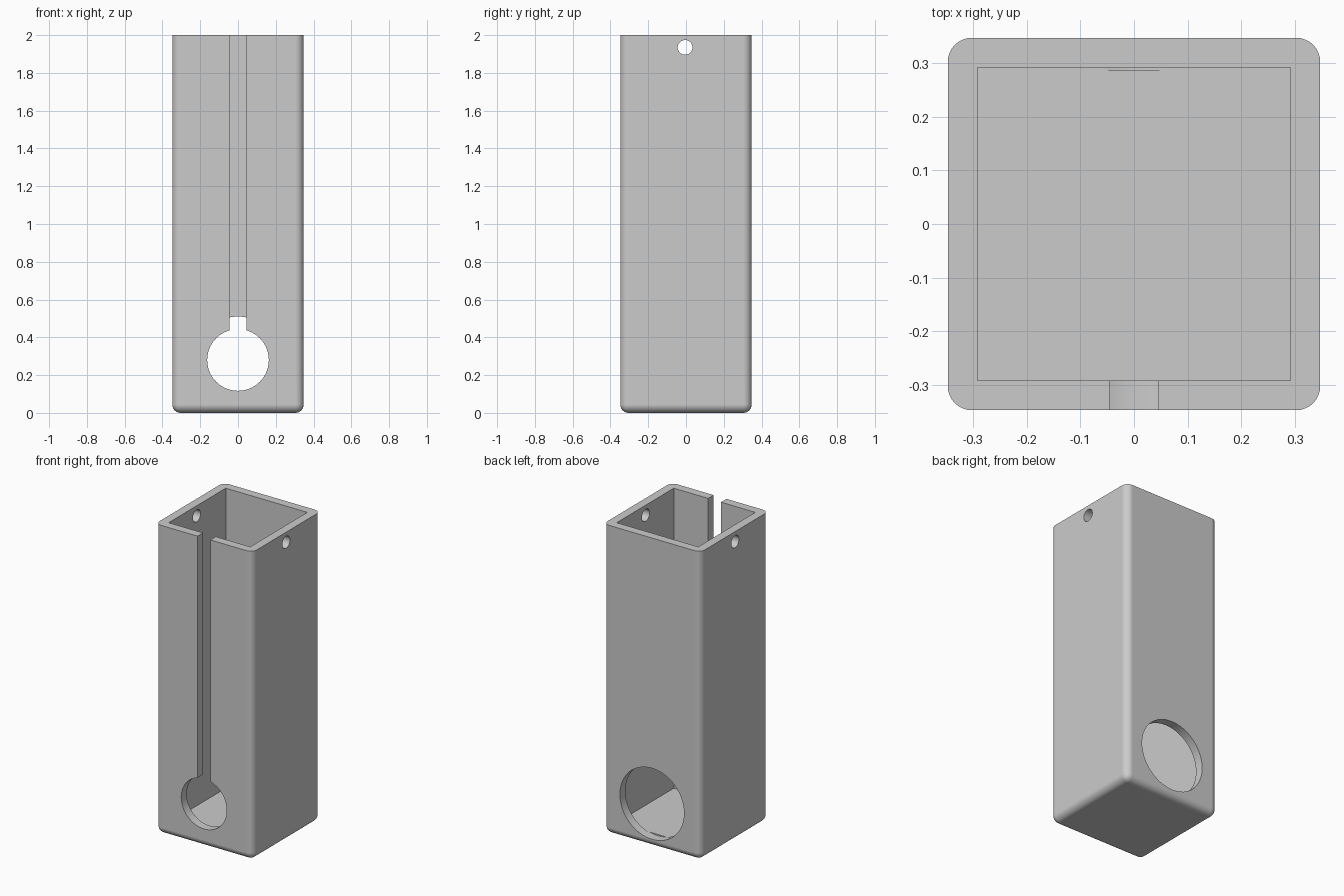
import bpy
import bmesh
from math import radians
from mathutils import Matrix, Vector

cube = bpy.data.objects.get("Cube")
if cube:
    bpy.data.objects.remove(cube, do_unlink=True)

OUTER = 0.348    # half width of the casing
INNER = 0.292    # half width of the cavity
HEIGHT = 2.0
FLOOR = 0.058
FILLET = 0.045
HOLE_Z = 0.28


def make_object(name, bm):
    mesh = bpy.data.meshes.new(name)
    bm.to_mesh(mesh)
    bm.free()
    obj = bpy.data.objects.new(name, mesh)
    bpy.context.collection.objects.link(obj)
    return obj


def box_mesh(low, high):
    low, high = Vector(low), Vector(high)
    bm = bmesh.new()
    matrix = Matrix.Translation((low + high) / 2) @ Matrix.Diagonal((*(high - low), 1))
    bmesh.ops.create_cube(bm, size=1, matrix=matrix)
    return bm


def cylinder_mesh(radius, depth, centre, axis):
    bm = bmesh.new()
    matrix = Matrix.Translation(centre) @ Matrix.Rotation(radians(90), 4, axis)
    bmesh.ops.create_cone(bm, cap_ends=True, segments=64, radius1=radius,
                          radius2=radius, depth=depth, matrix=matrix)
    return bm


# Casing block with rounded upright and bottom edges
bm = box_mesh((-OUTER, -OUTER, 0), (OUTER, OUTER, HEIGHT))
rounded = [e for e in bm.edges if min(v.co.z for v in e.verts) < 0.01]
bmesh.ops.bevel(bm, geom=rounded, offset=FILLET, segments=8, profile=0.5,
                affect='EDGES', clamp_overlap=True)
casing = make_object("casing", bm)

# Cavity, front keyhole, large back opening and side pin holes
cutters = [
    make_object("cavity_cutter",
                box_mesh((-INNER, -INNER, FLOOR), (INNER, INNER, HEIGHT + 0.1))),
    make_object("front_hole_cutter",
                cylinder_mesh(0.163, 0.2, (0, -0.38, HOLE_Z), 'X')),
    make_object("slot_cutter",
                box_mesh((-0.046, -0.45, HOLE_Z), (0.046, -0.25, HEIGHT + 0.1))),
    make_object("back_hole_cutter",
                cylinder_mesh(0.23, 0.2, (0, 0.387, HOLE_Z), 'X')),
    make_object("pin_hole_cutter",
                cylinder_mesh(0.039, 1.0, (0, -0.005, 1.935), 'Y')),
]
bpy.ops.object.select_all(action='DESELECT')
casing.select_set(True)
bpy.context.view_layer.objects.active = casing
for cutter in cutters:
    cutter.hide_render = True
    cut = casing.modifiers.new(cutter.name, 'BOOLEAN')
    cut.operation = 'DIFFERENCE'
    cut.solver = 'EXACT'
    cut.object = cutter
    bpy.ops.object.modifier_apply(modifier=cut.name)
    bpy.data.objects.remove(cutter, do_unlink=True)

# Smooth fillets and bores, flat walls
bpy.ops.object.shade_smooth_by_angle(angle=radians(30))
weighted = casing.modifiers.new("flat_walls", 'WEIGHTED_NORMAL')
weighted.keep_sharp = True

# Plain grey material
grey = bpy.data.materials.new("light_grey")
grey.use_nodes = True
colour = (0.6, 0.6, 0.6, 1)
grey.diffuse_color = colour
grey.node_tree.nodes["Principled BSDF"].inputs["Base Color"].default_value = colour
casing.data.materials.clear()
casing.data.materials.append(grey)
